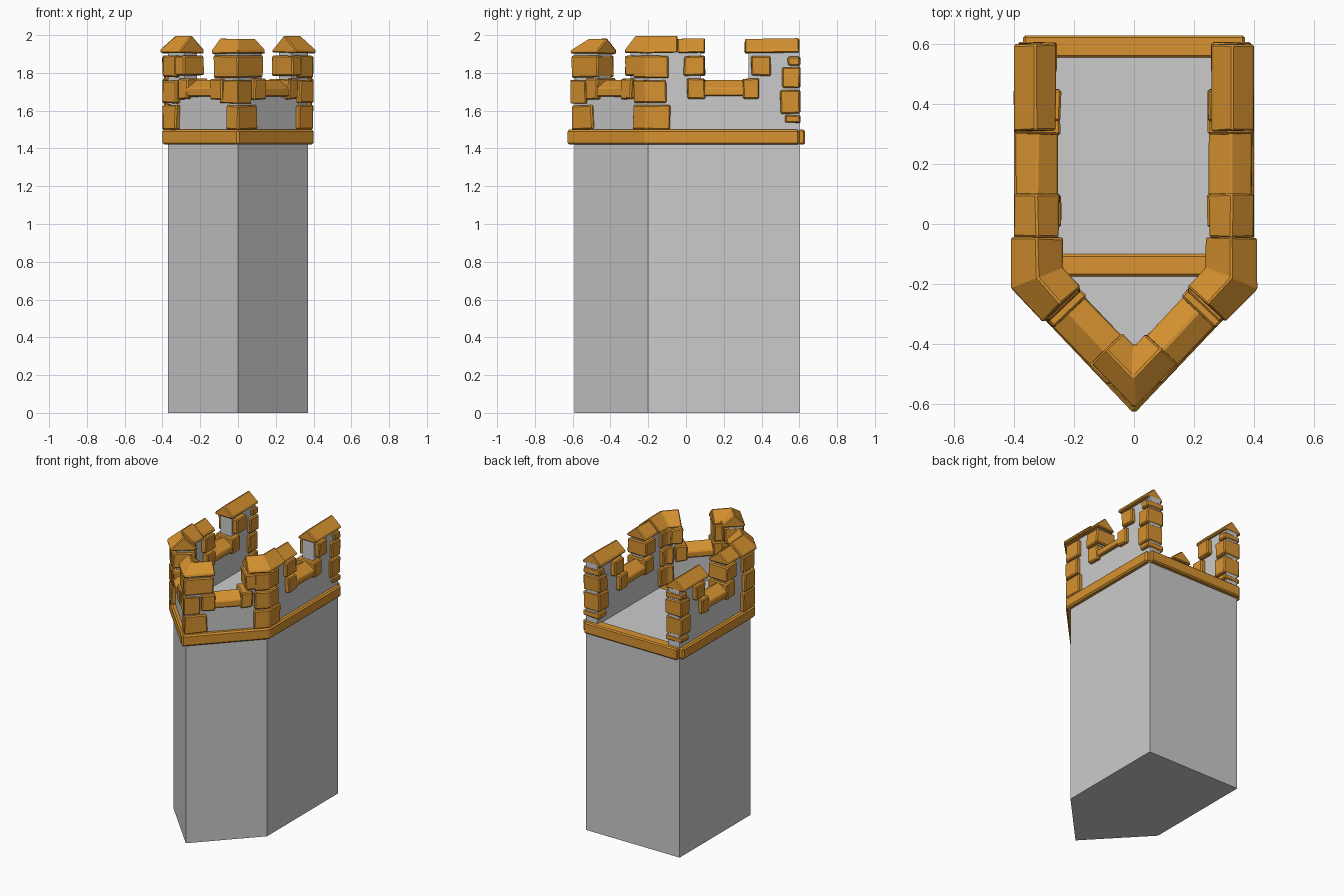
import bpy, bmesh, random
from mathutils import Vector

random.seed(4)
cube = bpy.data.objects.get("Cube")
if cube:
    bpy.data.objects.remove(cube, do_unlink=True)


def material(name, rgb):
    mat = bpy.data.materials.new(name)
    mat.use_nodes = True
    mat.diffuse_color = (*rgb, 1)
    mat.node_tree.nodes["Principled BSDF"].inputs["Base Color"].default_value = (*rgb, 1)
    return mat


GREY = material("grey plaster", (0.6, 0.6, 0.6))
OCHRE = material("ochre stone", (0.68, 0.29, 0.03))

# Plan of the outer wall face: left back, left bend, prow, right bend, right back
PLAN = [Vector(p) for p in [(-.37, .6), (-.37, -.2), (0, -.59), (.37, -.2), (.37, .6)]]
DIRS = [(b - a).normalized() for a, b in zip(PLAN, PLAN[1:])]
NORMALS = [Vector((d.y, -d.x)) for d in DIRS]
DIAG = (PLAN[3] - PLAN[2]).length
END = DIAG + 0.8
STATIONS = [-END, -DIAG, 0, DIAG, END]      # distance along the wall from the prow


def side(y):
    """Distance along the wall of a point on the straight flank."""
    return DIAG + 0.2 + y


def plan_point(s):
    """Point on the wall face and its (mitred) outward normal."""
    for i in (1, 2, 3):
        if abs(s - STATIONS[i]) < 1e-6:
            a, b = NORMALS[i - 1], NORMALS[i]
            return PLAN[i], (a + b) / (1 + a.dot(b))
    i = sum(s > t for t in STATIONS[1:4])
    return PLAN[i] + DIRS[i] * (s - STATIONS[i]), NORMALS[i]


def finish(name, bm, mat, bevel=0):
    bmesh.ops.recalc_face_normals(bm, faces=bm.faces)
    mesh = bpy.data.meshes.new(name)
    bm.to_mesh(mesh)
    bm.free()
    mesh.materials.append(mat)
    obj = bpy.data.objects.new(name, mesh)
    bpy.context.collection.objects.link(obj)
    if bevel:
        mod = obj.modifiers.new("worn edges", "BEVEL")
        mod.width, mod.segments, mod.limit_method = bevel, 1, "ANGLE"
    return obj


def sweep(name, s0, s1, section, mat, bevel=0, rough=0):
    """Sweep an (offset, height) section along the wall plan."""
    bm = bmesh.new()
    stops = [s0] + [t for t in STATIONS[1:4] if s0 < t < s1] + [s1]
    rings = []
    for s in stops:
        p, n = plan_point(s)
        ring = []
        for off, z in section:
            q = p + n * off
            shake = Vector([random.uniform(-rough, rough) for _ in range(3)])
            co = Vector((q.x, q.y, z)) + shake
            co.z = min(co.z, 2)
            ring.append(bm.verts.new(co))
        rings.append(ring)
    count = len(section)
    for a, b in zip(rings, rings[1:]):
        for k in range(count):
            m = (k + 1) % count
            bm.faces.new((a[k], a[m], b[m], b[k]))
    bm.faces.new(rings[0])
    bm.faces.new(rings[-1])
    return finish(name, bm, mat, bevel)


def box_section(inner, outer, z0, z1):
    return [(inner, z0), (outer, z0), (outer, z1), (inner, z1)]


def roof_section(inner, outer, z0, eave, z1):
    mid = (inner + outer) / 2
    return [(inner, z0), (outer, z0), (outer, eave), (mid, z1), (inner, eave)]


def both(name, s0, s1, section, mat, bevel=0, rough=0):
    """Same part on the left and right flank."""
    sweep("left_" + name, s0, s1, section, mat, bevel, rough)
    sweep("right_" + name, -s1, -s0, section, mat, bevel, rough)


def stone(name, s0, s1, z0, z1, inner=-.115, outer=.025):
    both(name, s0, s1, box_section(inner, outer, z0, z1), OCHRE, .007, .004)


def prism(name, points, z0, z1, mat, bevel=0):
    bm = bmesh.new()
    base = bm.faces.new([bm.verts.new((x, y, z0)) for x, y in points])
    top = bmesh.ops.extrude_face_region(bm, geom=[base])["geom"]
    moved = [v for v in top if isinstance(v, bmesh.types.BMVert)]
    bmesh.ops.translate(bm, verts=moved, vec=(0, 0, z1 - z0))
    return finish(name, bm, mat, bevel)


# Tower shaft and floor
prism("tower_shaft", PLAN, 0, 1.49, GREY)

# Ledge around the top, with a back beam and a cross beam in the floor
sweep("ledge", -END, END, box_section(-.045, .03, 1.42, 1.5), OCHRE, .01)
for name, y0, y1, half in [("back_ledge", .555, .63, .37), ("floor_beam", -.175, -.1, .33)]:
    prism(name, [(-half, y0), (half, y0), (half, y1), (-half, y1)], 1.42, 1.5, OCHRE, .008)

# Battlement wall: high merlons and low gaps
sweep("prow_wall", -.18, .18, box_section(-.09, 0, 1.45, 1.92), GREY)
for name, s0, s1, top in [
    ("diagonal_low_wall", .18, .41, 1.7),
    ("bend_wall", .41, side(.08), 1.92),
    ("flank_low_wall", side(.08), side(.33), 1.7),
    ("back_wall", side(.33), END, 1.92),
]:
    both(name, s0, s1, box_section(-.09, 0, 1.45, top), GREY)

# Ridged coping stones on the merlons
sweep("prow_coping", -.19, .19, roof_section(-.125, .018, 1.9, 1.92, 1.985), OCHRE, .006, .003)
for name, s0, s1, inner, outer, top in [
    ("bend_coping", .40, side(-.045), -.132, .04, 2.0),
    ("flank_coping", side(-.045), side(.1), -.12, .03, 1.985),
    ("back_coping", side(.31), END, -.11, .03, 1.985),
]:
    both(name, s0, s1, roof_section(inner, outer, 1.905, 1.92, top), OCHRE, .006, .003)

# Ridged sill stones in the gaps
for name, s0, s1 in [("diagonal_sill", .16, .39), ("flank_sill", side(.07), side(.34))]:
    both(name, s0, s1, roof_section(-.118, .025, 1.675, 1.72, 1.765), OCHRE, .006, .003)

# Jamb stones beside the gaps
for name, s0, s1 in [
    ("prow_jamb", .10, .19), ("bend_jamb", .36, .44),
    ("flank_jamb", side(.005), side(.1)), ("back_jamb", side(.3), side(.385)),
]:
    stone(name + "_lower", s0, s1, 1.66, 1.77, -.125, .028)
for name, s0, s1 in [
    ("bend_jamb", .39, .47), ("flank_jamb", side(-.01), side(.1)),
    ("back_jamb", side(.345), side(.45)),
]:
    stone(name + "_upper", s0, s1, 1.785, 1.89, -.125, .028)

# Corner stones at the prow, stepping from side to side
for name, s0, s1, z0, z1 in [
    ("lower", -.08, .14, 1.5, 1.63), ("middle", -.13, .09, 1.64, 1.76),
    ("upper", -.18, .18, 1.775, 1.89),
]:
    sweep("prow_stone_" + name, s0, s1, box_section(-.115, .015, z0, z1), OCHRE, .007, .004)

# Corner stones at the bends
for name, y, z0, z1 in [
    ("lower", -.085, 1.5, 1.63), ("middle", -.105, 1.64, 1.76), ("upper", -.095, 1.775, 1.89),
]:
    stone("bend_stone_" + name, .45, side(y), z0, z1, -.115, .028)

# Stones closing the back ends of the walls
for name, y, z0, z1 in [
    ("foot", .525, 1.535, 1.575), ("lower", .5, 1.585, 1.71),
    ("middle", .51, 1.72, 1.83), ("upper", .54, 1.84, 1.885),
]:
    stone("end_stone_" + name, side(y), END + .004, z0, z1, -.11, .02)
